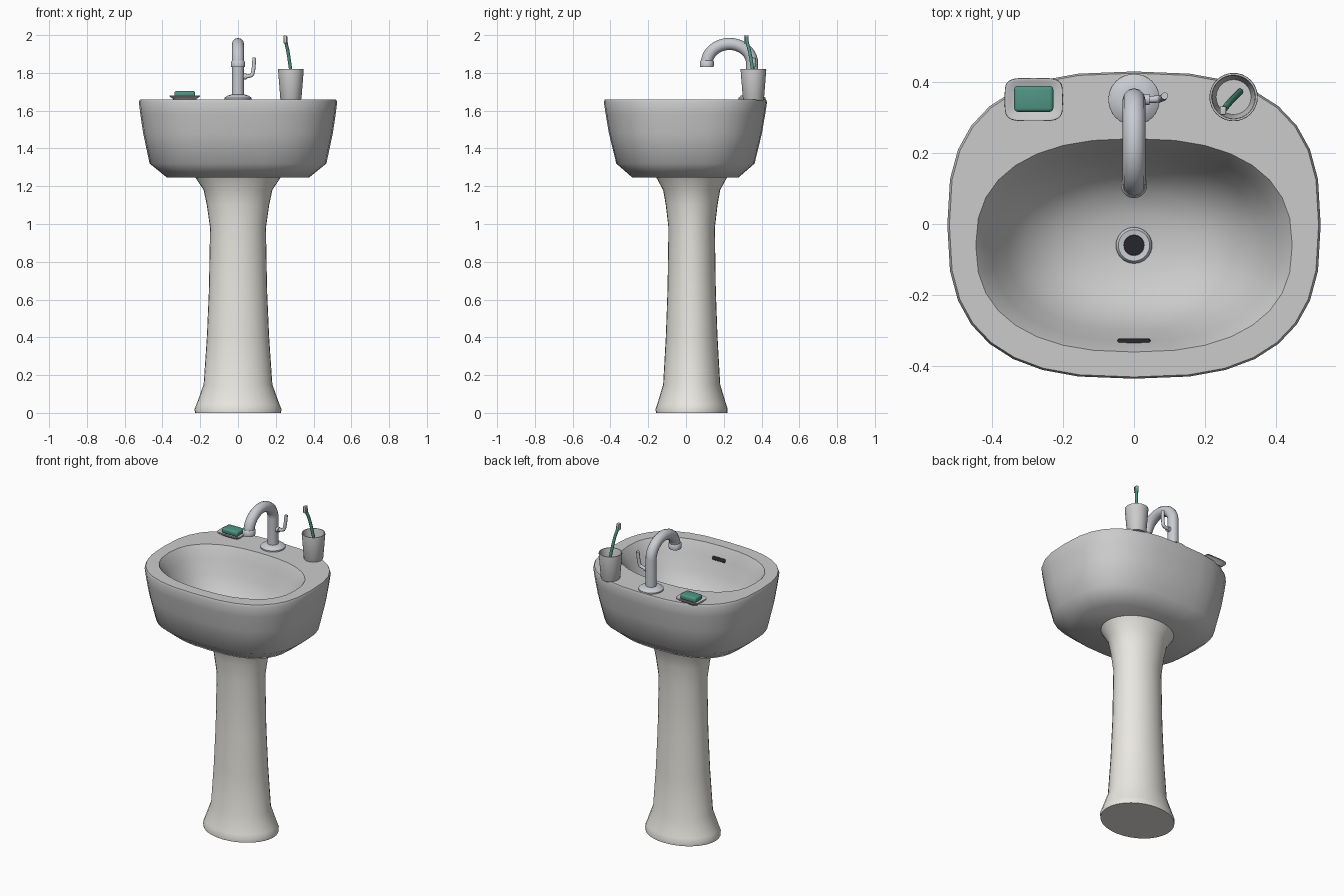
import bpy, bmesh
from math import sin, cos, pi, radians
from mathutils import Matrix

if "Cube" in bpy.data.objects:
    bpy.data.objects.remove(bpy.data.objects["Cube"])


def material(name, rgb):
    m = bpy.data.materials.new(name)
    m.diffuse_color = (*rgb, 1)
    m.use_nodes = True
    m.node_tree.nodes["Principled BSDF"].inputs["Base Color"].default_value = m.diffuse_color
    return m


CERAMIC = material("warm_white", (0.82, 0.80, 0.75))
CHROME = material("chrome", (0.58, 0.60, 0.64))
GREEN = material("green", (0.08, 0.30, 0.23))
DARK = material("dark", (0.02, 0.02, 0.025))


def smooth(ob, angle=45):
    bpy.ops.object.select_all(action='DESELECT')
    ob.select_set(True)
    bpy.context.view_layer.objects.active = ob
    bpy.ops.object.shade_smooth_by_angle(angle=radians(angle))


def ring(cx, cy, z, rx, ry, n=2, seg=32):
    """Superellipse loop; n=2 is an ellipse, larger n is squarer."""
    def p(v):
        return (1 if v >= 0 else -1) * abs(v) ** (2 / n) if abs(v) > 1e-9 else 0
    return [(cx + rx * p(cos(2 * pi * i / seg)),
             cy + ry * p(sin(2 * pi * i / seg)), z) for i in range(seg)]


def loft(name, rings, mat=None, angle=45):
    """Skin a stack of loops and cap both ends."""
    bm = bmesh.new()
    loops = [[bm.verts.new(c) for c in r] for r in rings]
    for a, b in zip(loops, loops[1:]):
        for i in range(len(a)):
            j = (i + 1) % len(a)
            bm.faces.new((a[i], a[j], b[j], b[i]))
    bm.faces.new(loops[0][::-1])
    bm.faces.new(loops[-1])
    bmesh.ops.recalc_face_normals(bm, faces=bm.faces)
    me = bpy.data.meshes.new(name)
    bm.to_mesh(me)
    bm.free()
    ob = bpy.data.objects.new(name, me)
    bpy.context.collection.objects.link(ob)
    if mat:
        me.materials.append(mat)
    smooth(ob, angle)
    return ob


def lathe(name, cx, cy, profile, mat=None, angle=45):
    return loft(name, [ring(cx, cy, z, r, r) for r, z in profile], mat, angle)


def tube(name, points, radius, mat, nurbs=False):
    cu = bpy.data.curves.new(name, 'CURVE')
    cu.dimensions = '3D'
    cu.bevel_depth = radius
    cu.bevel_resolution = 4
    cu.use_fill_caps = True
    sp = cu.splines.new('NURBS' if nurbs else 'POLY')
    sp.points.add(len(points) - 1)
    for pt, c in zip(sp.points, points):
        pt.co = (*c, 1)
    if nurbs:
        sp.use_endpoint_u = True
        sp.order_u = 3
    ob = bpy.data.objects.new(name, cu)
    bpy.context.collection.objects.link(ob)
    cu.materials.append(mat)
    bpy.ops.object.select_all(action='DESELECT')
    ob.select_set(True)
    bpy.context.view_layer.objects.active = ob
    bpy.ops.object.convert(target='MESH')
    smooth(bpy.context.object)


def block(name, loc, size, bevel, mat=None, rot=None):
    bm = bmesh.new()
    bmesh.ops.create_cube(bm, size=1)
    bmesh.ops.scale(bm, vec=size, verts=bm.verts)
    bmesh.ops.bevel(bm, geom=bm.edges[:], offset=bevel, segments=3, profile=0.5, affect='EDGES')
    me = bpy.data.meshes.new(name)
    if rot:
        bm.transform(rot)
    bm.to_mesh(me)
    bm.free()
    ob = bpy.data.objects.new(name, me)
    ob.location = loc
    bpy.context.collection.objects.link(ob)
    if mat:
        me.materials.append(mat)
    smooth(ob)


# Pedestal: elliptical column flared at both ends
loft("pedestal", [ring(0, 0.03, z, r, r * 0.83) for r, z in (
    (0.228, 0), (0.230, 0.02), (0.220, 0.045), (0.182, 0.15), (0.165, 0.4), (0.154, 0.65),
    (0.148, 0.98), (0.165, 1.10), (0.182, 1.18), (0.228, 1.25))], CERAMIC)

# Basin: outer shell, flat rim, then the hollow bowl
outer = [ring(0, -0.003, z, rx, ry, 2.7) for rx, ry, z in (
    (0.375, 0.28, 1.245), (0.468, 0.366, 1.32), (0.502, 0.405, 1.48),
    (0.517, 0.422, 1.58), (0.525, 0.432, 1.645), (0.519, 0.427, 1.66))]
bowl = [ring(0, -0.06, z, 0.445 * s, 0.30 * s, 2 + 0.4 * s) for s, z in (
    (1, 1.66), (0.96, 1.635), (0.90, 1.585), (0.80, 1.50), (0.68, 1.43),
    (0.50, 1.375), (0.30, 1.35), (0.10, 1.34))]
loft("basin", outer + bowl, None, 50)

# Drain and overflow slot
lathe("drain_ring", 0, -0.06, [(0.051, 1.335), (0.051, 1.348), (0.044, 1.356),
                               (0.029, 1.354), (0.028, 1.342)], CHROME)
lathe("drain_hole", 0, -0.06, [(0.028, 1.342), (0.028, 1.350)], DARK)
block("overflow_slot", (0, -0.331, 1.588), (0.092, 0.022, 0.012), 0.005, DARK,
      Matrix.Rotation(radians(-65), 4, 'X'))

# Faucet: flange, swan-neck pipe, spout collar and lever
lathe("faucet_base", 0, 0.35, [(0.072, 1.655), (0.072, 1.668), (0.055, 1.680),
                               (0.036, 1.685)], CHROME)
arch = [(0, 0.23 + 0.12 * cos(pi * i / 20), 1.85 + 0.103 * sin(pi * i / 20)) for i in range(21)]
tube("faucet_pipe", [(0, 0.35, 1.67)] + arch + [(0, 0.11, 1.84)], 0.032, CHROME)
lathe("spout_collar", 0, 0.11, [(0.024, 1.842), (0.026, 1.830), (0.036, 1.830), (0.037, 1.836),
                                (0.037, 1.860), (0.031, 1.866)], CHROME)
tube("faucet_lever", [(0.02, 0.35, 1.78), (0.065, 0.35, 1.78), (0.083, 0.355, 1.80),
                      (0.086, 0.36, 1.88)], 0.010, CHROME, True)
tube("lever_pivot", [(0.02, 0.35, 1.78), (0.044, 0.35, 1.78)], 0.016, CHROME)

# Tumbler with a toothbrush
lathe("tumbler", 0.28, 0.357, [(0.052, 1.655), (0.056, 1.664), (0.068, 1.815), (0.067, 1.821),
                               (0.062, 1.821), (0.060, 1.815), (0.049, 1.675)])
tube("toothbrush_handle", [(0.298, 0.372, 1.68), (0.281, 0.355, 1.80), (0.264, 0.337, 1.92),
                           (0.253, 0.322, 1.96), (0.253, 0.322, 1.992)], 0.009, GREEN, True)
block("toothbrush_bristles", (0.250, 0.319, 1.977), (0.017, 0.024, 0.042), 0.003)

# Soap dish with a bar of soap
loft("soap_dish", [ring(-0.282, 0.35, z, 0.082 - d, 0.061 - d, 4.5) for d, z in (
    (0.024, 1.655), (0.018, 1.664), (0.0, 1.676), (0.001, 1.681), (0.008, 1.681),
    (0.020, 1.672))])
block("soap", (-0.282, 0.352, 1.688), (0.11, 0.073, 0.032), 0.010, GREEN)
